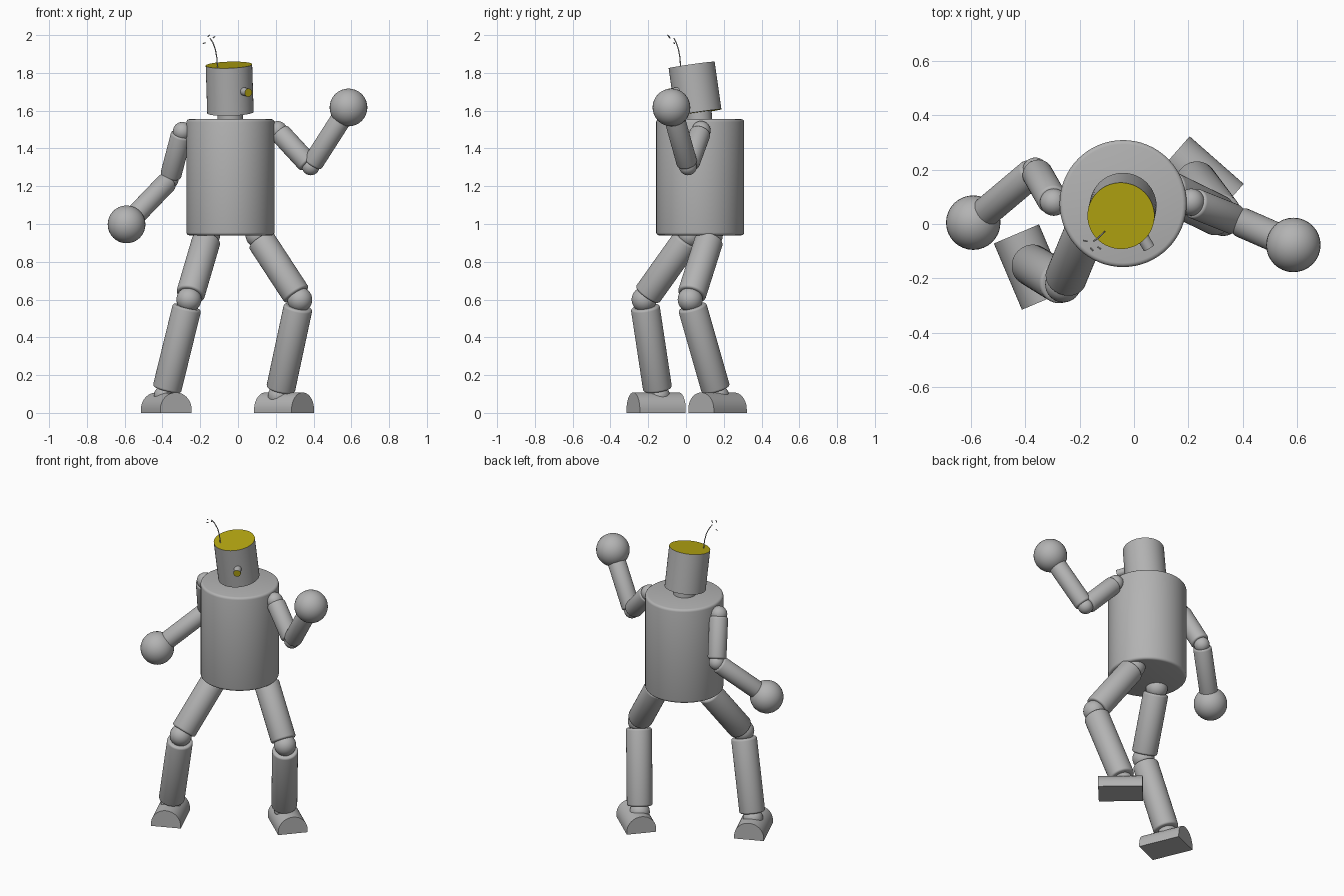
import bpy, bmesh, math
from mathutils import Vector, Matrix

if "Cube" in bpy.data.objects:
    bpy.data.objects.remove(bpy.data.objects["Cube"])


def material(name, rgb):
    m = bpy.data.materials.new(name)
    m.diffuse_color = (*rgb, 1)
    m.use_nodes = True
    m.node_tree.nodes["Principled BSDF"].inputs["Base Color"].default_value = m.diffuse_color
    return m


GREY = material("metal grey", (0.45, 0.45, 0.45))
YELLOW = material("cap yellow", (0.48, 0.40, 0.006))


def finish(name, bm, mats=(GREY,), angle=35):
    me = bpy.data.meshes.new(name)
    bm.to_mesh(me)
    bm.free()
    ob = bpy.data.objects.new(name, me)
    bpy.context.collection.objects.link(ob)
    for m in mats:
        me.materials.append(m)
    bpy.ops.object.select_all(action='DESELECT')
    ob.select_set(True)
    bpy.context.view_layer.objects.active = ob
    bpy.ops.object.shade_smooth_by_angle(angle=math.radians(angle))
    return ob


def ball(name, centre, r):
    bm = bmesh.new()
    bmesh.ops.create_uvsphere(bm, u_segments=32, v_segments=16, radius=r)
    ob = finish(name, bm)
    ob.location = centre


def rod(name, a, b, r, bevel=0.012, yellow_ends=False, sides=48):
    """Cylinder from a to b with rounded rims and optional yellow end caps."""
    a, b = Vector(a), Vector(b)
    bm = bmesh.new()
    bmesh.ops.create_cone(bm, cap_ends=True, segments=sides, radius1=r, radius2=r,
                          depth=(b - a).length)
    if bevel:
        rims = [e for e in bm.edges if any(len(f.verts) > 4 for f in e.link_faces)]
        bmesh.ops.bevel(bm, geom=rims, offset=bevel, segments=3, profile=0.5, affect='EDGES')
    bm.normal_update()
    if yellow_ends:
        for f in bm.faces:
            f.material_index = int(abs(f.normal.z) > 0.9)
    ob = finish(name, bm, (GREY, YELLOW))
    ob.location = (a + b) / 2
    ob.rotation_mode = 'QUATERNION'
    ob.rotation_quaternion = Vector((0, 0, 1)).rotation_difference(b - a)


def along(a, b, start, stop):
    """Points set in from each end of the line a-b."""
    a, b = Vector(a), Vector(b)
    d = (b - a).normalized()
    return a + d * start, b - d * stop


def foot(name, centre, direction, length=0.264, r=0.09, wall=0.018):
    """Arched block: half disc on a short wall, extruded along the direction."""
    prof = [(-r, 0), (r, 0)]
    prof += [(r * math.cos(t), wall + r * math.sin(t))
             for t in (math.pi * i / 24 for i in range(25))]
    bm = bmesh.new()
    face = bm.faces.new([bm.verts.new((-length / 2, y, z)) for y, z in prof])
    ext = bmesh.ops.extrude_face_region(bm, geom=[face])
    verts = [v for v in ext['geom'] if isinstance(v, bmesh.types.BMVert)]
    bmesh.ops.translate(bm, verts=verts, vec=(length, 0, 0))
    bmesh.ops.recalc_face_normals(bm, faces=bm.faces)
    ob = finish(name, bm)
    ob.location = (*centre, 0)
    ob.rotation_euler.z = math.atan2(direction[1], direction[0])


# Body, neck and head
rod("torso", (-0.04, 0.075, 0.94), (-0.04, 0.075, 1.555), 0.233, 0.015, sides=64)
rod("neck", (-0.04, 0.072, 1.53), (-0.042, 0.066, 1.62), 0.068, 0)
rod("head", (-0.04, 0.066, 1.59), (-0.048, 0.030, 1.842), 0.123, 0, True, 64)
rod("nose", (0.008, -0.008, 1.708), (0.055, -0.088, 1.695), 0.022, 0, True, 24)

# Arms: shoulder, elbow, hand
arms = {
    "right": ((0.21, 0.08, 1.495), (0.385, 0.01, 1.305), (0.585, -0.077, 1.617)),
    "left": ((-0.295, 0.08, 1.49), (-0.362, 0.197, 1.235), (-0.59, 0.005, 0.998)),
}
for side, (shoulder, elbow, hand) in arms.items():
    ball(side + "_shoulder", shoulder, 0.05)
    ball(side + "_elbow", elbow, 0.047)
    ball(side + "_hand", hand, 0.1)
    rod(side + "_upper_arm", *along(shoulder, elbow, 0.015, 0.02), 0.056)
    rod(side + "_forearm", *along(elbow, hand, 0.015, 0.07), 0.055)

# Legs: hip, knee, ankle, foot centre, foot direction
legs = {
    "right": ((0.105, 0.13, 0.94), (0.327, 0.022, 0.60), (0.218, 0.168, 0.09),
              (0.244, 0.167), (0.75, -0.66)),
    "left": ((-0.16, 0.02, 0.94), (-0.26, -0.222, 0.60), (-0.385, -0.145, 0.09),
             (-0.38, -0.158), (0.39, -0.92)),
}
for side, (hip, knee, ankle, centre, direction) in legs.items():
    ball(side + "_hip", hip, 0.065)
    ball(side + "_knee", knee, 0.066)
    ball(side + "_ankle", ankle, 0.06)
    rod(side + "_thigh", *along(hip, knee, 0.03, 0.03), 0.076)
    rod(side + "_shin", *along(knee, ankle, 0.04, 0.035), 0.077)
    foot(side + "_foot", centre, direction)

# Fuse on top of the head
curve = bpy.data.curves.new("fuse", 'CURVE')
curve.dimensions = '3D'
curve.bevel_depth = 0.003
curve.bevel_resolution = 2
curve.use_fill_caps = True
spline = curve.splines.new('POLY')
points = [(-0.108, -0.028, 1.825), (-0.112, -0.032, 1.88), (-0.12, -0.04, 1.925),
          (-0.133, -0.052, 1.96), (-0.148, -0.063, 1.983)]
spline.points.add(len(points) - 1)
for p, co in zip(spline.points, points):
    p.co = (*co, 1)
curve.materials.append(GREY)
bpy.context.collection.objects.link(bpy.data.objects.new("fuse", curve))

# Small sparks around the fuse tip
sparks = [((-0.186, -0.060, 1.955), (-0.172, -0.064, 1.960)),
          ((-0.133, -0.084, 1.985), (-0.122, -0.092, 1.993)),
          ((-0.160, -0.088, 1.992), (-0.150, -0.098, 2.0))]
for i, (a, b) in enumerate(sparks):
    rod(f"spark_{i + 1}", a, b, 0.003, 0, sides=8)
